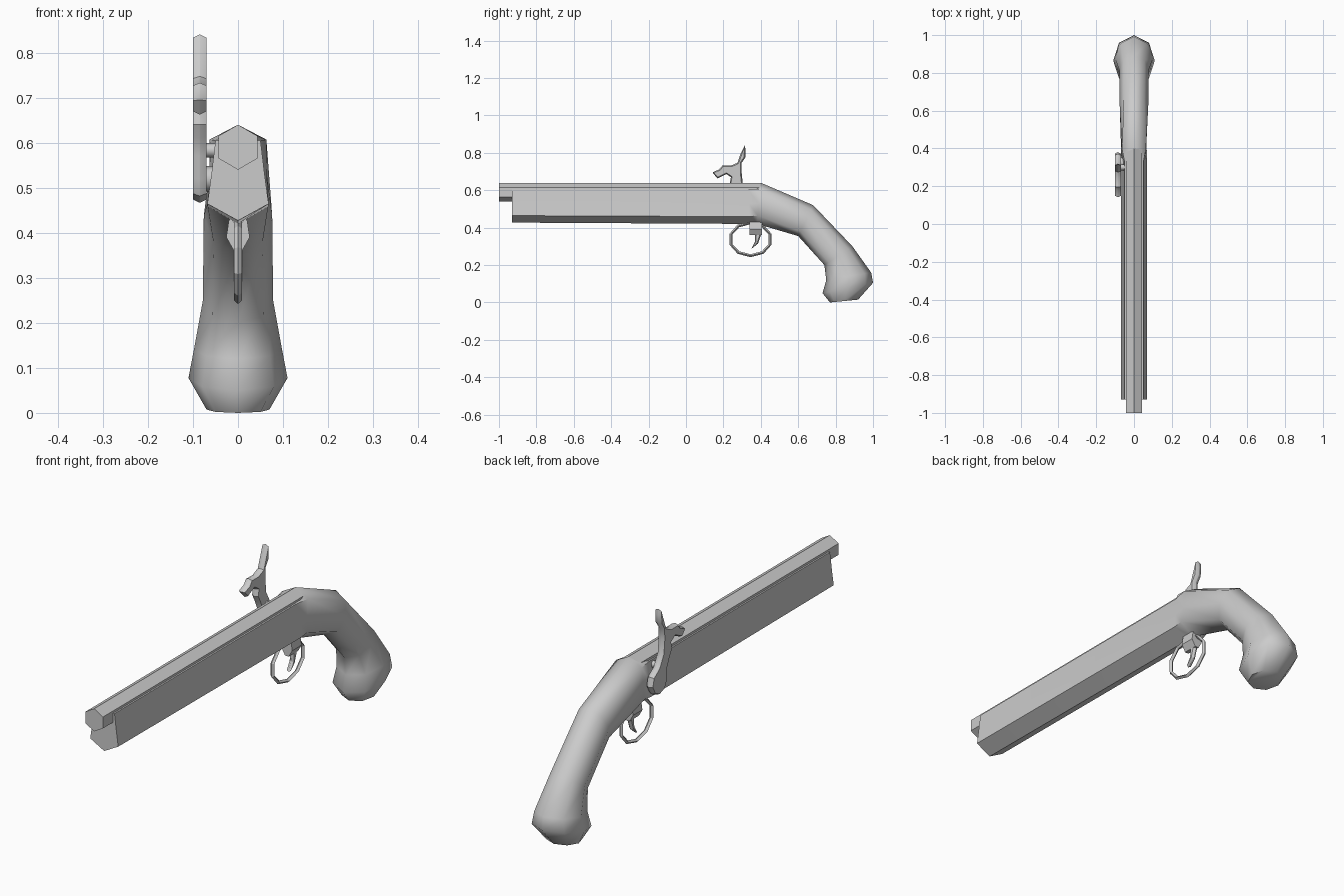
import bpy, bmesh
from math import sin, cos, pi, radians

cube = bpy.data.objects.get("Cube")
if cube:
    bpy.data.objects.remove(cube, do_unlink=True)

grey = bpy.data.materials.new("plain grey")
grey.use_nodes = True
grey.diffuse_color = (0.6, 0.6, 0.6, 1)
grey.node_tree.nodes["Principled BSDF"].inputs["Base Color"].default_value = (0.6, 0.6, 0.6, 1)


def finish(name, bm, angle=None):
    """Turn a bmesh into a named object, optionally smooth by angle."""
    bmesh.ops.recalc_face_normals(bm, faces=bm.faces)
    mesh = bpy.data.meshes.new(name)
    bm.to_mesh(mesh)
    bm.free()
    mesh.materials.append(grey)
    obj = bpy.data.objects.new(name, mesh)
    bpy.context.collection.objects.link(obj)
    if angle:
        bpy.ops.object.select_all(action='DESELECT')
        obj.select_set(True)
        bpy.context.view_layer.objects.active = obj
        bpy.ops.object.shade_smooth_by_angle(angle=radians(angle))
    return obj


def loft(name, rings, closed=False, angle=None):
    """Skin a list of equal-sized cross-sections."""
    bm = bmesh.new()
    loops = [[bm.verts.new(p) for p in ring] for ring in rings]
    pairs = list(zip(loops, loops[1:]))
    if closed:
        pairs.append((loops[-1], loops[0]))
    else:
        bm.faces.new(loops[0])
        bm.faces.new(loops[-1])
    n = len(loops[0])
    for a, b in pairs:
        for i in range(n):
            j = (i + 1) % n
            bm.faces.new((a[i], a[j], b[j], b[i]))
    return finish(name, bm, angle)


def plate(name, outline, x, half, inset, angle=None):
    """Side outline in y and z, with both flanks raised and bevelled inward."""
    bm = bmesh.new()
    thin = 0.001
    a = [bm.verts.new((x - thin, y, z)) for y, z in outline]
    b = [bm.verts.new((x + thin, y, z)) for y, z in outline]
    flanks = [bm.faces.new(a), bm.faces.new(b)]
    for i in range(len(a)):
        j = (i + 1) % len(a)
        bm.faces.new((a[i], a[j], b[j], b[i]))
    bmesh.ops.recalc_face_normals(bm, faces=bm.faces)
    bmesh.ops.inset_individual(bm, faces=flanks, thickness=inset, depth=half - thin)
    return finish(name, bm, angle)


def hexagon(y):
    return [(x, y, z) for x, z in ((0, .64), (.043, .615), (.043, .565),
                                   (0, .54), (-.043, .565), (-.043, .615))]


def stock_ring(top, bottom, upper, middle, lower):
    """Eight-sided section; each pair is half width and share of the way down."""
    def at(w, t):
        return (w, top[0] + (bottom[0] - top[0]) * t, top[1] + (bottom[1] - top[1]) * t)
    right = [at(*upper), at(*middle), at(*lower)]
    left = [(-x, y, z) for x, y, z in reversed(right)]
    return [at(0, 0)] + right + [at(0, 1)] + left


def round_ring(top, bottom, w):
    return stock_ring(top, bottom, (w * .72, .15), (w, .5), (w * .72, .85))


# Barrel
loft("barrel", [hexagon(-1), hexagon(.4)])

# Forestock and curved grip in one piece
fore = ((.05, 0), (.059, .42), (.068, .79))
loft("stock", [
    stock_ring((-.93, .605), (-.93, .427), *fore),
    stock_ring((.33, .605), (.345, .42), *fore),
    stock_ring((.4, .64), (.38, .42), (.063, .15), (.064, .5), (.068, .8)),
    round_ring((.68, .52), (.6, .355), .076),
    round_ring((.89, .30), (.74, .2), .078),
    round_ring((.99, .16), (.75, .12), .098),
    round_ring((1, .105), (.73, .05), .11),
    round_ring((.92, .015), (.77, 0), .07),
], angle=55)

# Trigger guard
guard = []
for i in range(10):
    a = 2 * pi * (i + .5) / 10
    guard.append([(x, .345 + (.11 + r) * cos(a), .338 + (.088 + r) * sin(a))
                  for x, r in ((-.009, 0), (0, .008), (.009, 0), (0, -.008))])
loft("trigger_guard", guard, closed=True)

# Trigger with a wider root
plate("trigger", [(.345, .43), (.405, .43), (.4, .36), (.385, .315), (.35, .287),
                  (.368, .325), (.37, .365)], 0, .01, .006)
loft("trigger_root", [
    [(x * w, y, z) for x, y in ((-1, .34), (1, .34), (1, .405), (-1, .405))]
    for w, z in ((.02, .43), (.026, .39), (.009, .36))])

# Hammer with thumb spur, beak and round foot
plate("hammer", [
    (.314, .84), (.319, .815), (.317, .775), (.298, .747), (.297, .7), (.303, .64),
    (.33, .59), (.37, .56), (.38, .52), (.36, .482), (.325, .467), (.285, .482),
    (.268, .52), (.268, .57), (.25, .61), (.234, .64), (.24, .67), (.216, .686),
    (.168, .663), (.142, .695), (.178, .712), (.195, .733), (.243, .733),
    (.275, .747), (.29, .79)], -.085, .015, .007, 30)

# Hammer pivot and the lug above it
for name, y, z, r in (("hammer_pivot", .325, .52, .028), ("lock_lug", .3, .583, .016)):
    loft(name, [[(x, y + r * cos(i * pi / 4), z + r * sin(i * pi / 4)) for i in range(8)]
                for x in (-.04, -.08)], angle=50)
